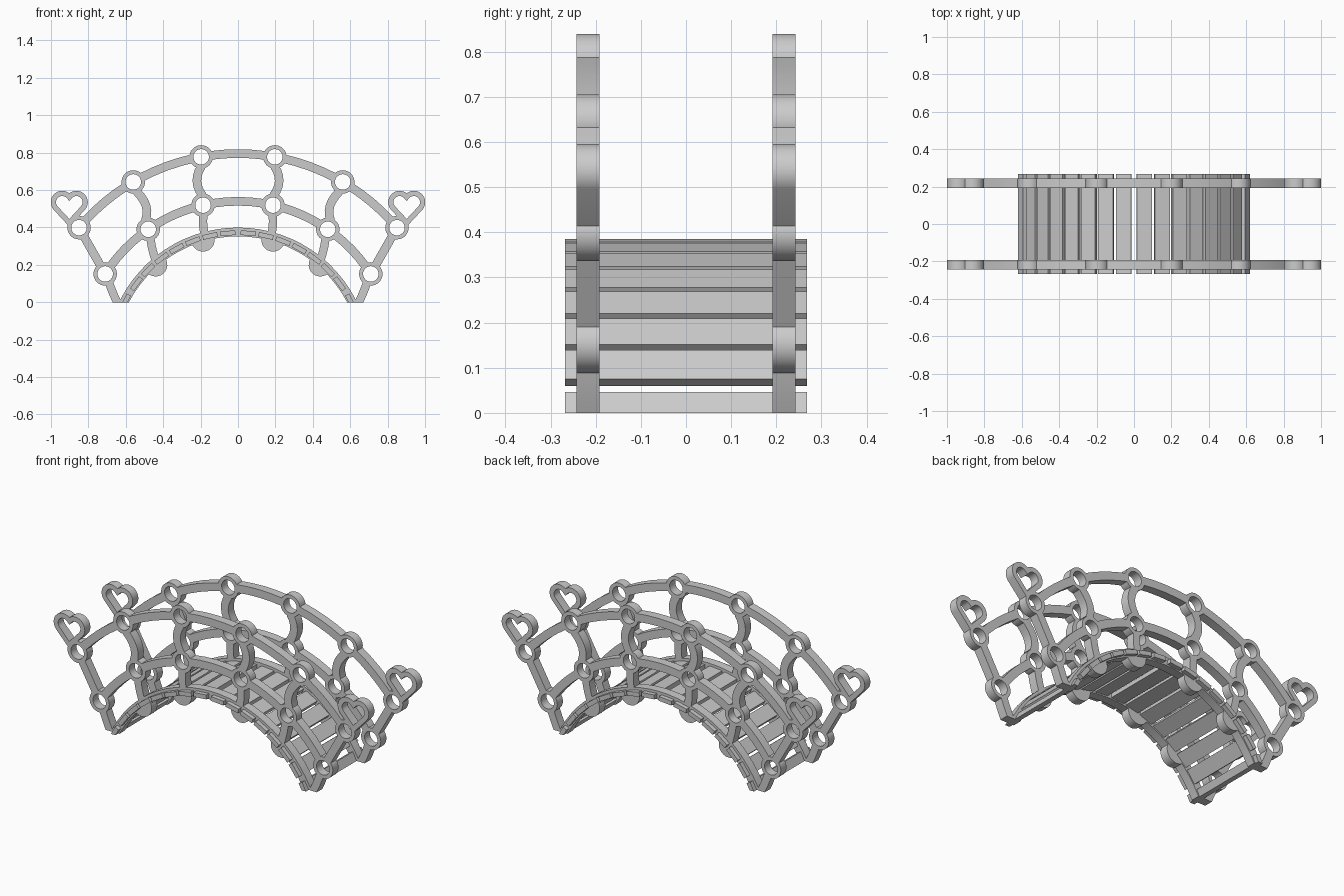
import bpy, bmesh, math
from mathutils import Vector

cube = bpy.data.objects.get("Cube")
if cube:
    bpy.data.objects.remove(cube, do_unlink=True)

GREY = (0.6, 0.6, 0.6, 1)
mat = bpy.data.materials.new("plain grey")
mat.use_nodes = True
mat.diffuse_color = GREY
mat.node_tree.nodes["Principled BSDF"].inputs["Base Color"].default_value = GREY

PANEL = (0.192, 0.243)      # depth range of a side panel
DECK = (-0.268, 0.268)      # depth range of the walkway
DECK_Z = -0.307             # centre height of the deck arc


def finish(name, bm, mirror_x, mirror_y):
    """Trim at the ground, mirror and shade."""
    geom = bm.verts[:] + bm.edges[:] + bm.faces[:]
    cut = bmesh.ops.bisect_plane(bm, geom=geom, plane_co=(0, 0, 0),
                                 plane_no=(0, 0, 1), clear_inner=True)
    edges = [e for e in cut["geom_cut"] if isinstance(e, bmesh.types.BMEdge)]
    if edges:
        bmesh.ops.holes_fill(bm, edges=edges)
    bmesh.ops.recalc_face_normals(bm, faces=bm.faces[:])
    mesh = bpy.data.meshes.new(name)
    bm.to_mesh(mesh)
    bm.free()
    mesh.materials.append(mat)
    obj = bpy.data.objects.new(name, mesh)
    bpy.context.collection.objects.link(obj)
    bpy.ops.object.select_all(action="DESELECT")
    obj.select_set(True)
    bpy.context.view_layer.objects.active = obj
    bpy.ops.object.shade_smooth_by_angle(angle=math.radians(20))
    if mirror_x or mirror_y:
        mod = obj.modifiers.new("mirror", "MIRROR")
        mod.use_axis = (mirror_x, mirror_y, False)
        mod.use_mirror_merge = False
    return obj


def ribbon(name, path, width, depth=PANEL, closed=False, mx=True, my=True):
    """Bar of rectangular section along a path in the XZ plane."""
    pts = [Vector(p) for p in path]
    n = len(pts)
    bm = bmesh.new()
    rows = []
    for i, p in enumerate(pts):
        a = pts[i - 1] if i or closed else None
        b = pts[(i + 1) % n] if i < n - 1 or closed else None
        d1 = (p - a).normalized() if a is not None else (b - p).normalized()
        d2 = (b - p).normalized() if b is not None else d1
        t = (d1 + d2).normalized()
        off = Vector((-t.y, t.x)) * width / 2 * min(1.5, 1 / max(t.dot(d1), 0.1))
        row = [(p + off, depth[0]), (p + off, depth[1]),
               (p - off, depth[1]), (p - off, depth[0])]
        rows.append([bm.verts.new((q.x, y, q.y)) for q, y in row])
    for i in range(n if closed else n - 1):
        r, s = rows[i], rows[(i + 1) % n]
        for k in range(4):
            bm.faces.new((r[k], r[(k + 1) % 4], s[(k + 1) % 4], s[k]))
    if not closed:
        bm.faces.new(rows[0])
        bm.faces.new(rows[-1][::-1])
    return finish(name, bm, mx, my)


def arc(cx, cz, r, a0, a1, steps):
    """Points on a circle, angles in radians from straight up toward +x."""
    angles = [a0 + (a1 - a0) * i / steps for i in range(steps + 1)]
    return [(cx + r * math.sin(a), cz + r * math.cos(a)) for a in angles]


def bowed(a, b, bow, trim_a=0.05, trim_b=0.05, steps=6):
    """Curved path between two points, trimmed at the ends."""
    a, b = Vector(a), Vector(b)
    d = (b - a).normalized()
    a, b = a + d * trim_a, b - d * trim_b
    mid = (a + b) / 2 + Vector((bow, 0)) * 2
    return [a * (1 - t) ** 2 + mid * 2 * t * (1 - t) + b * t * t
            for t in (i / steps for i in range(steps + 1))]


# Handrails: arcs broken by the joint rings
joints = {}
for rail, apex, radius, xs in (("top", 0.795, 1.11, (0.197, 0.56, 0.85)),
                               ("middle", 0.54, 0.843, (0.187, 0.48, 0.71))):
    cz = apex - radius
    angles = [math.asin(x / radius) for x in xs]
    gap = 0.05 / radius
    joints[rail] = [(x, cz + radius * math.cos(a)) for x, a in zip(xs, angles)]
    ribbon(rail + "_rail_centre",
           arc(0, cz, radius, -angles[0] + gap, angles[0] - gap, 4), 0.046, mx=False)
    for a, b in zip(angles, angles[1:]):
        ribbon(rail + "_rail", arc(0, cz, radius, a + gap, b - gap, 4), 0.046)
    for x, z in joints[rail]:
        circle = arc(x, z, 0.052, 0, math.tau, 32)[:-1]
        ribbon(rail + "_joint_ring", circle, 0.021, closed=True)

# Posts between the rails, and from the middle rail down to the deck
feet = [(0.18, 0.37), (0.437, 0.215), (0.625, -0.04)]
for top, mid, foot, bow in zip(joints["top"], joints["middle"], feet,
                               (0.028, -0.028, 0.0)):
    ribbon("upper_post", bowed(top, mid, bow), 0.046)
    ribbon("lower_post", bowed(mid, foot, 0.004, trim_b=0), 0.044)

# Arched beam under each panel
end = math.radians(67)
ribbon("deck_beam", arc(0, DECK_Z, 0.683, -end, end, 28), 0.047, mx=False)

# Half round lugs below the beam
for x, z in ((0.187, 0.333), (0.44, 0.2)):
    tilt = math.atan2(x, z - DECK_Z)
    outline = arc(x, z, 0.062, tilt + math.pi / 2, tilt + math.pi * 1.5, 16)
    bm = bmesh.new()
    sides = [[bm.verts.new((px, y, pz)) for px, pz in outline] for y in PANEL]
    bm.faces.new(sides[0])
    bm.faces.new(sides[1][::-1])
    for i in range(len(outline)):
        j = i - 1
        bm.faces.new((sides[0][j], sides[0][i], sides[1][i], sides[1][j]))
    finish("beam_lug", bm, True, True)

# Deck slats
spans = [(8.1 * i + 1.2, 8.1 * i + 8.0) for i in range(7)] + [(59.2, 66)]
for a, b in spans:
    path = arc(0, DECK_Z, 0.6795, math.radians(a), math.radians(b), 1)
    ribbon("deck_slat", path, 0.025, depth=DECK, my=False)

# Heart outlines on the end joints
hx, hz, lobe, spread = 0.902, 0.535, 0.047, 0.038
start = -math.asin(spread / lobe)
half = arc(spread, hz, lobe, start, math.radians(130), 14)
left = [(-x, z) for x, z in half[:0:-1]]
heart = [(hx + x, z) for x, z in half + [(0, hz - 0.11)] + left]
ribbon("heart_outline", heart, 0.028, closed=True)
